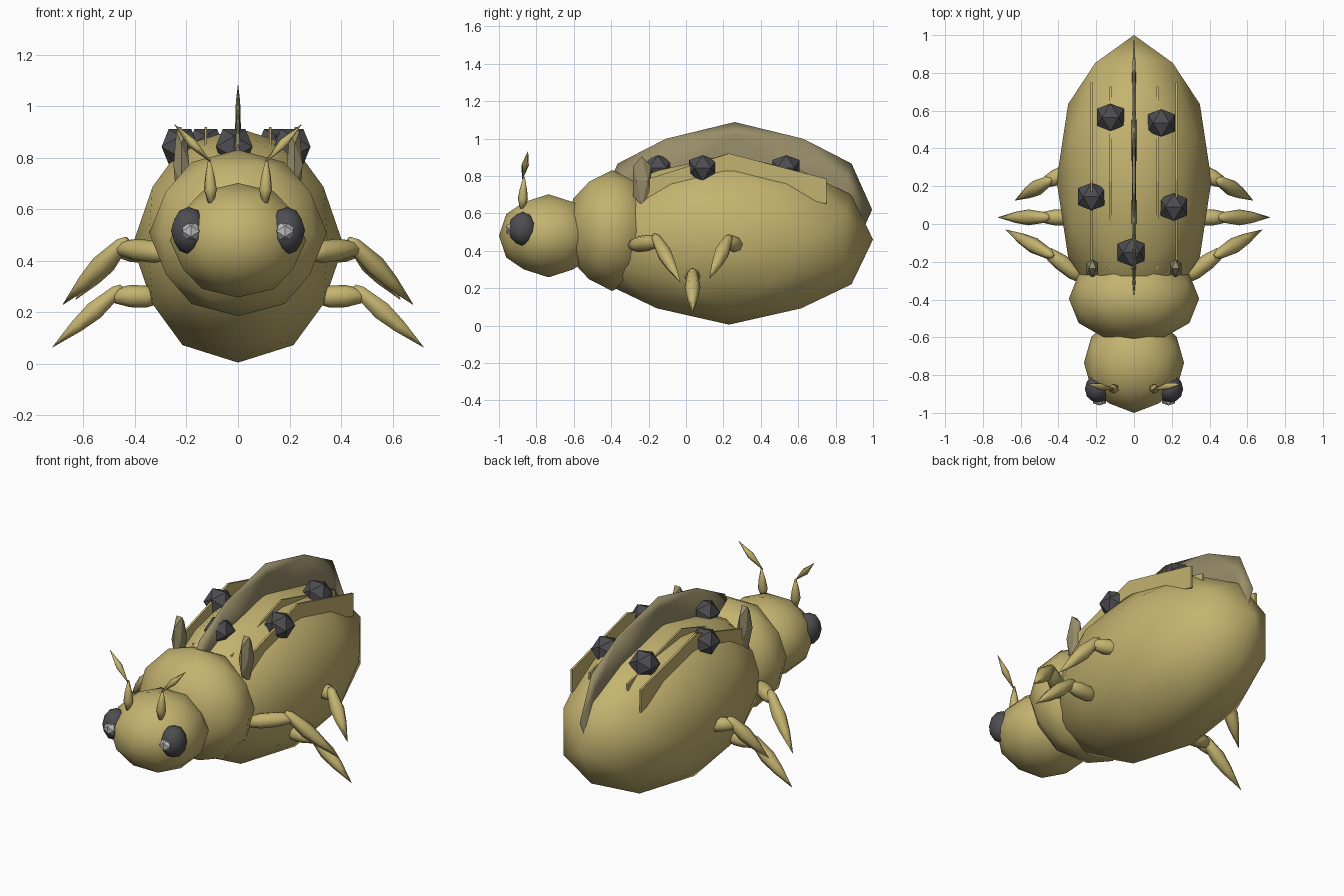
import bpy, bmesh, math
from mathutils import Vector, Matrix

if "Cube" in bpy.data.objects:
    bpy.data.objects.remove(bpy.data.objects["Cube"])


def material(name, rgb):
    m = bpy.data.materials.new(name)
    m.diffuse_color = (*rgb, 1)
    m.use_nodes = True
    m.node_tree.nodes["Principled BSDF"].inputs["Base Color"].default_value = m.diffuse_color
    return m


TAN = material("tan shell", (0.55, 0.45, 0.16))
OLIVE = material("dull olive", (0.31, 0.265, 0.14))
DARK = material("charcoal", (0.075, 0.075, 0.082))
LIGHT = material("pale grey", (0.5, 0.5, 0.5))


def finish(bm, name, mat, smooth):
    bmesh.ops.recalc_face_normals(bm, faces=bm.faces)
    me = bpy.data.meshes.new(name)
    bm.to_mesh(me)
    bm.free()
    me.materials.append(mat)
    for p in me.polygons:
        p.use_smooth = smooth
    ob = bpy.data.objects.new(name, me)
    bpy.context.collection.objects.link(ob)
    return ob


def ico_points(detail):
    """Axis-aligned icosahedron corners, plus edge midpoints when detail is 1."""
    a, b = 0.5257, 0.8507
    base = [(a, 0, b)]
    if detail:
        base += [(0, 0, 1), (0.5, 0.809, 0.309)]
    pts = set()
    for p in base:
        for k in range(3):
            q = p[k:] + p[:k]
            for sx in (1, -1):
                for sy in (1, -1):
                    for sz in (1, -1):
                        pts.add((q[0] * sx + 0.0, q[1] * sy + 0.0, q[2] * sz + 0.0))
    return sorted(pts)


def ico(name, center, radii, mat, detail=1, smooth=True):
    bm = bmesh.new()
    for p in ico_points(detail):
        bm.verts.new([c + r * v for c, r, v in zip(center, radii, p)])
    bmesh.ops.convex_hull(bm, input=bm.verts)
    return finish(bm, name, mat, smooth)


def spindle(name, start, end, profile, mat, sides=6):
    """Lathed limb from start to end; profile holds (fraction, radius)."""
    start, end = Vector(start), Vector(end)
    axis = end - start
    rot = axis.to_track_quat('Z', 'Y').to_matrix()
    bm = bmesh.new()
    for t, r in profile:
        for i in range(sides):
            ang = 2 * math.pi * i / sides
            bm.verts.new(start + axis * t + rot @ Vector((r * math.cos(ang), r * math.sin(ang), 0)))
    bmesh.ops.convex_hull(bm, input=bm.verts)
    ob = finish(bm, name, mat, True)
    return ob


def plate(name, x, outline, thick, mat):
    """Thin upright plate with a (y, z) outline."""
    bm = bmesh.new()
    f = bm.faces.new([bm.verts.new((x - thick / 2, y, z)) for y, z in outline])
    ext = bmesh.ops.extrude_face_region(bm, geom=[f])
    bmesh.ops.translate(bm, vec=(thick, 0, 0),
                        verts=[v for v in ext['geom'] if isinstance(v, bmesh.types.BMVert)])
    return finish(bm, name, mat, False)


# Main body masses
ico("abdomen", (0, 0.23, 0.46), (0.41, 0.77, 0.455), TAN)
ico("thorax", (0, -0.395, 0.508), (0.345, 0.245, 0.323), TAN)
ico("head", (0, -0.735, 0.48), (0.265, 0.265, 0.222), TAN)

# Thin central crest
ico("crest", (0, 0.26, 0.62), (0.016, 0.735, 0.468), OLIVE)

# Dark studs on the back
for x, y in ((-0.125, 0.565), (0.145, 0.535), (-0.225, 0.145), (0.21, 0.09), (-0.015, -0.15)):
    ico("back_stud", (x, y, 0.843), (0.084, 0.086, 0.08), DARK, 0, False)

RIDGE = [(-0.25, 0.66), (-0.25, 0.77), (0.23, 0.92), (0.75, 0.785), (0.75, 0.65), (0.23, 0.78)]
RIDGE_IN = [(y * 0.97, z) for y, z in RIDGE]
THIGH = [(0, 0.028), (0.25, 0.043), (0.6, 0.043), (0.92, 0.03), (1, 0.012)]
SHIN = [(0, 0.012), (0.08, 0.028), (0.4, 0.042), (0.65, 0.03), (1, 0.001)]
FEELER_BASE = [(0, 0.012), (0.3, 0.027), (0.6, 0.02), (1, 0.004)]
FEELER_TIP = [(0, 0.002), (0.5, 0.02), (1, 0.001)]

# hip, knee, shin top, foot
LEGS = {
    "front": ((0.27, -0.29, 0.43), (0.47, -0.14, 0.45), (0.43, -0.17, 0.485), (0.68, -0.03, 0.23)),
    "middle": ((0.31, 0.035, 0.26), (0.49, 0.035, 0.265), (0.45, 0.035, 0.30), (0.72, 0.035, 0.065)),
    "rear": ((0.32, 0.29, 0.43), (0.48, 0.215, 0.445), (0.44, 0.235, 0.48), (0.63, 0.125, 0.25)),
}

for side, s in (("right", 1), ("left", -1)):
    def m(p):
        return (p[0] * s, p[1], p[2])

    # Eyes with pale glints
    ico(side + "_eye", m((0.19, -0.873, 0.517)), (0.07, 0.076, 0.092), DARK)
    ico(side + "_eye_glint", m((0.183, -0.93, 0.515)), (0.04, 0.036, 0.04), LIGHT, 0, False)

    # Feelers
    spindle(side + "_feeler_base", m((0.105, -0.875, 0.625)), m((0.112, -0.866, 0.795)), FEELER_BASE, TAN)
    spindle(side + "_feeler_tip", m((0.108, -0.875, 0.785)), m((0.247, -0.845, 0.93)), FEELER_TIP, TAN, 5)

    # Back ridges and shoulder spikes
    plate(side + "_outer_ridge", 0.225 * s, RIDGE, 0.012, TAN)
    plate(side + "_inner_ridge", 0.125 * s, RIDGE_IN, 0.01, TAN)
    ico(side + "_shoulder_spike", m((0.22, -0.235, 0.772)), (0.036, 0.056, 0.155), OLIVE, 0, False)

    # Legs
    for name, (hip, knee, top, foot) in LEGS.items():
        spindle(f"{side}_{name}_thigh", m(hip), m(knee), THIGH, TAN, 8)
        spindle(f"{side}_{name}_shin", m(top), m(foot), SHIN, TAN, 6)
